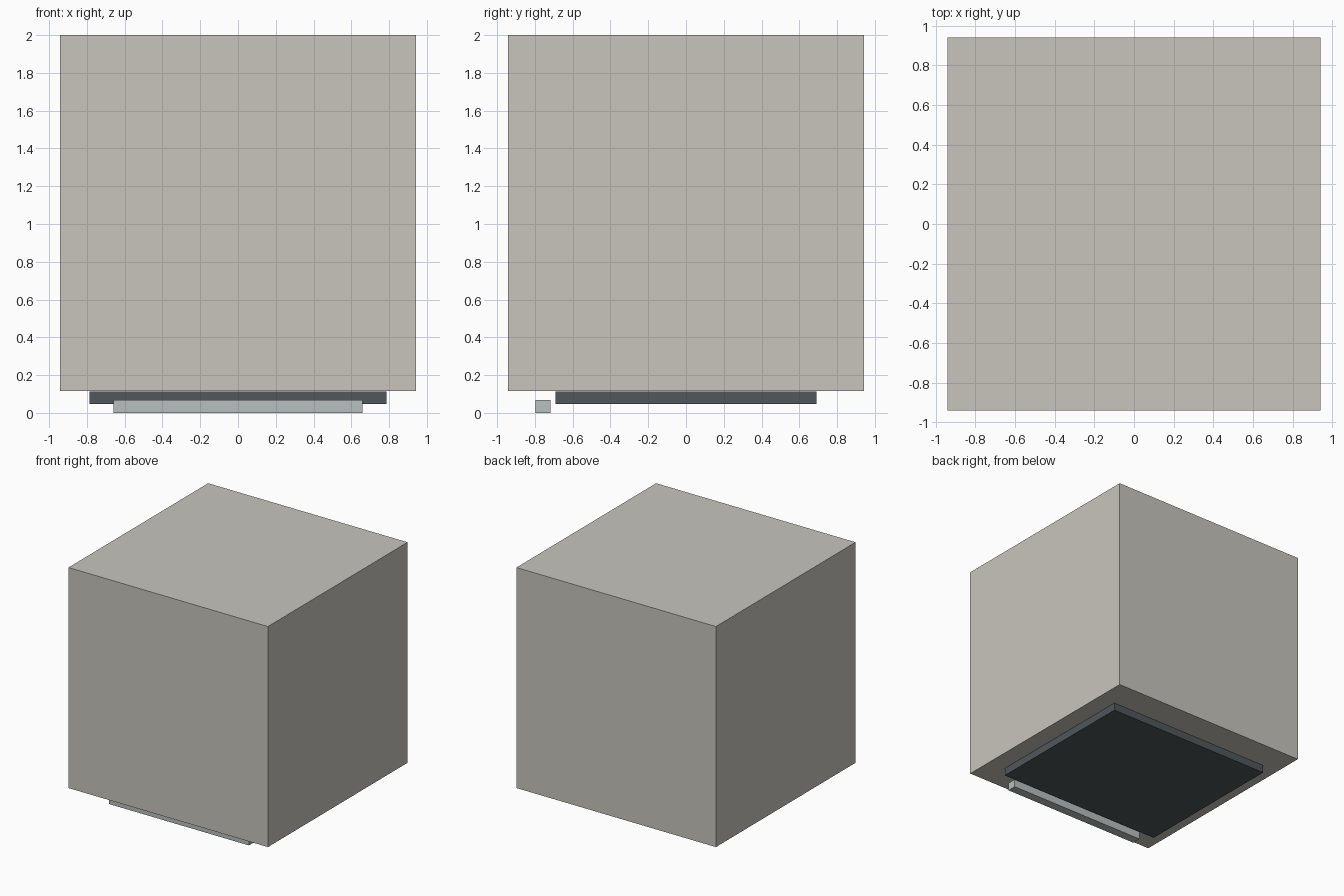
import bpy

if "Cube" in bpy.data.objects:
    bpy.data.objects.remove(bpy.data.objects["Cube"])


def material(name, color):
    mat = bpy.data.materials.new(name)
    mat.diffuse_color = (*color, 1.0)
    mat.use_nodes = True
    mat.node_tree.nodes["Principled BSDF"].inputs["Base Color"].default_value = mat.diffuse_color
    return mat


def box(name, x, y, z, mat):
    """Axis-aligned box from (min, max) ranges."""
    ranges = (x, y, z)
    center = [(a + b) / 2 for a, b in ranges]
    bpy.ops.mesh.primitive_cube_add(size=1, location=center)
    obj = bpy.context.object
    obj.name = name
    obj.scale = [b - a for a, b in ranges]
    bpy.ops.object.transform_apply(location=False, rotation=False, scale=True)
    obj.data.materials.append(mat)
    return obj


beige = material("warm_grey", (0.58, 0.56, 0.51))
dark = material("dark_slate", (0.08, 0.095, 0.105))
silver = material("light_metal", (0.48, 0.52, 0.52))

# Cubic main body
box("body", (-0.942, 0.942), (-0.942, 0.942), (0.117, 2.0), beige)

# Recessed plinth just below the body
box("base_plate", (-0.787, 0.787), (-0.691, 0.691), (0.046, 0.112), dark)

# Low bar in front of the plinth
box("front_bar", (-0.66, 0.66), (-0.796, -0.718), (0.0, 0.067), silver)
